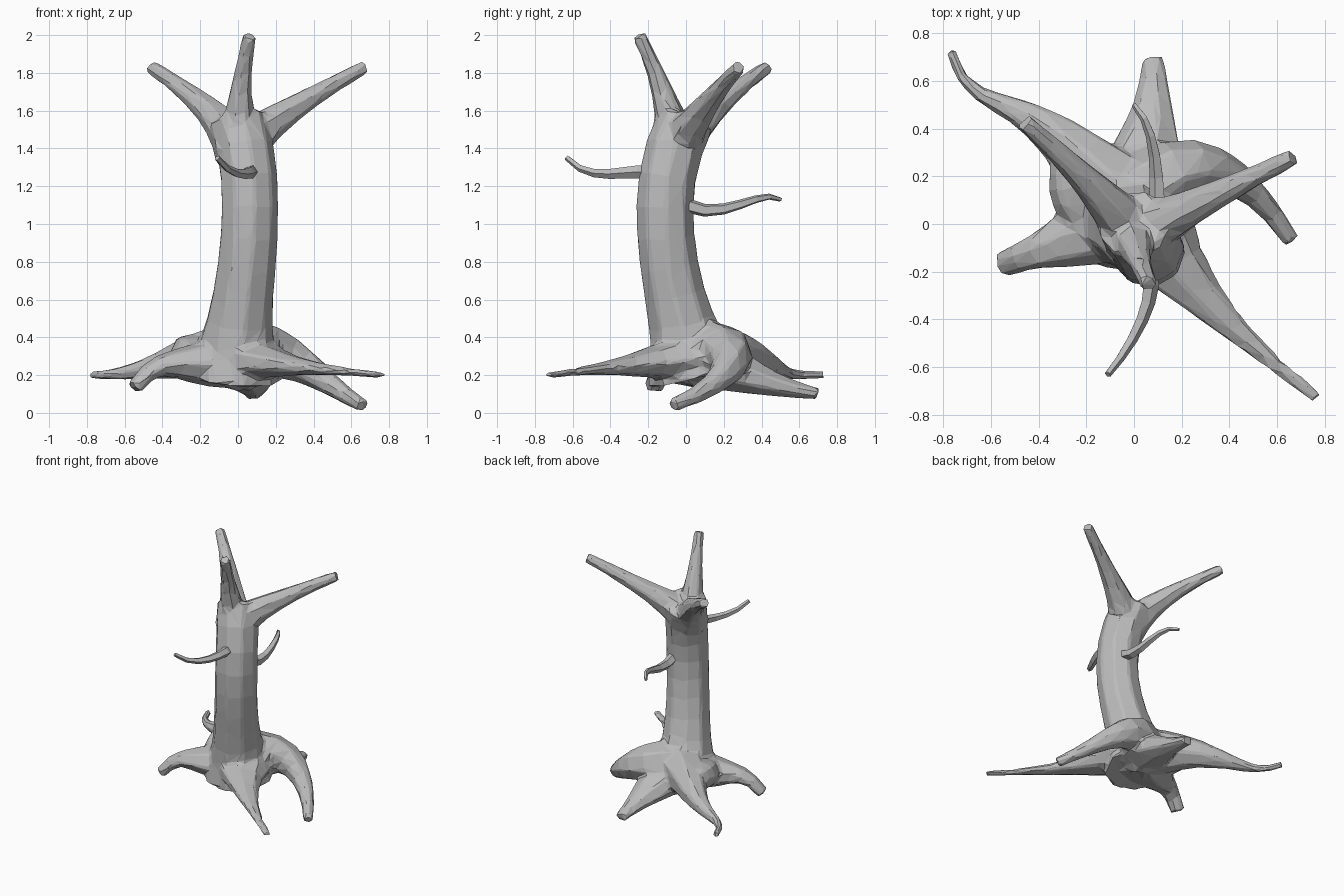
import bpy, bmesh, math
from mathutils import Vector

default_cube = bpy.data.objects.get("Cube")
if default_cube:
    bpy.data.objects.remove(default_cube, do_unlink=True)

bark = bpy.data.materials.new("grey_bark")
bark.use_nodes = True
colour = (.5, .5, .5, 1)
bark.diffuse_color = colour
bark.node_tree.nodes["Principled BSDF"].inputs["Base Color"].default_value = colour


def bezier(controls, t):
    """Point on the Bezier curve of any degree, by repeated blending."""
    points = [Vector(c) for c in controls]
    while len(points) > 1:
        points = [a.lerp(b, t) for a, b in zip(points, points[1:])]
    return points[0]


def add_limb(bm, *controls, thick, thin, taper=2, sides=7, steps=6, squash=1):
    """Closed tapering tube along a curve; squash scales its height axis."""
    rings = []
    for step in range(steps + 1):
        t = step / steps
        centre = bezier(controls, t)
        ahead = bezier(controls, min(t + .1, 1))
        behind = bezier(controls, max(t - .1, 0))
        along = (ahead - behind).normalized()
        reference = Vector((0, 1, 0)) if abs(along.z) > .8 else Vector((0, 0, 1))
        across = along.cross(reference).normalized()
        upward = across.cross(along) * squash
        radius = thin + (thick - thin) * (1 - t) ** taper
        ring = []
        for side in range(sides):
            angle = math.tau * (side + .5) / sides
            offset = across * math.cos(angle) + upward * math.sin(angle)
            ring.append(bm.verts.new(centre + offset * radius))
        rings.append(ring)
    for lower, upper in zip(rings, rings[1:]):
        for side in range(sides):
            following = (side + 1) % sides
            bm.faces.new((lower[side], lower[following], upper[following], upper[side]))
    bm.faces.new(reversed(rings[0]))
    bm.faces.new(rings[-1])


def finish(name, bm):
    bmesh.ops.recalc_face_normals(bm, faces=bm.faces)
    mesh = bpy.data.meshes.new(name)
    bm.to_mesh(mesh)
    bm.free()
    mesh.materials.append(bark)
    obj = bpy.data.objects.new(name, mesh)
    bpy.context.collection.objects.link(obj)
    return obj


# Trunk, flaring into the root crown
tree = bmesh.new()
add_limb(tree, (-.02, .05, .2), (0, -.05, .6), (.14, -.23, 1.1), (0, 0, 1.55),
         thick=.27, thin=.155, taper=6, sides=9, steps=9)

# Three crown branches: front, right and left
fork = Vector((0, -.05, 1.4))
add_limb(tree, fork, (0, -.1, 1.7), (.06, -.25, 2), thick=.13, thin=.04)
add_limb(tree, fork, (-.1, .1, 1.6), (-.46, .43, 1.83), thick=.14, thin=.04, taper=1.5)
add_limb(tree, fork, (.2, .05, 1.58), (.67, .28, 1.83), thick=.14, thin=.04, taper=1.5)

# Five spreading roots, clockwise from the long wavy one at the back right
crown = Vector((0, .08, .3))
add_limb(tree, crown, (-.3, .3, .35), (-.4, .6, .2), (-.7, .4, .2), (-.77, .73, .2),
         thick=.2, thin=.025, steps=9)
add_limb(tree, crown, (.1, .4, .15), (.08, .7, .1),
         thick=.25, thin=.05, taper=1.5, squash=.7)
add_limb(tree, crown, (.25, .35, .4), (.45, .25, .15), (.66, -.07, .04),
         thick=.2, thin=.04, taper=1.5, steps=8)
add_limb(tree, crown, (.2, -.3, .25), (.77, -.73, .2),
         thick=.28, thin=.03, squash=.6)
add_limb(tree, crown, (-.3, -.1, .2), (-.4, -.1, .35), (-.55, -.17, .13),
         thick=.24, thin=.06, squash=.75)

# Raised web between the two right-hand roots
add_limb(tree, (-.15, 0, .27), (-.3, .1, .33), (-.25, .25, .32), thick=.1, thin=.1)
tree_obj = finish("trunk_branches_and_roots", tree)

# Fuse the limbs, soften the joins, then reduce to large facets
fuse = tree_obj.modifiers.new("fuse", "REMESH")
fuse.mode = "VOXEL"
fuse.voxel_size = .013
soften = tree_obj.modifiers.new("soften", "SMOOTH")
soften.iterations = 12
reduce = tree_obj.modifiers.new("reduce", "DECIMATE")
reduce.ratio = .03

# Two bare twigs
twig = bmesh.new()
add_limb(twig, (.06, -.2, 1.27), (.1, -.3, 1.3), (0, -.5, 1.2), (-.11, -.63, 1.35),
         thick=.04, thin=.015, taper=1, sides=5)
finish("front_twig", twig)
twig = bmesh.new()
add_limb(twig, (.1, 0, 1.1), (.1, .2, 1), (.1, .4, 1.2), (0, .5, 1.13),
         thick=.04, thin=.012, taper=1, sides=5)
finish("back_twig", twig)
